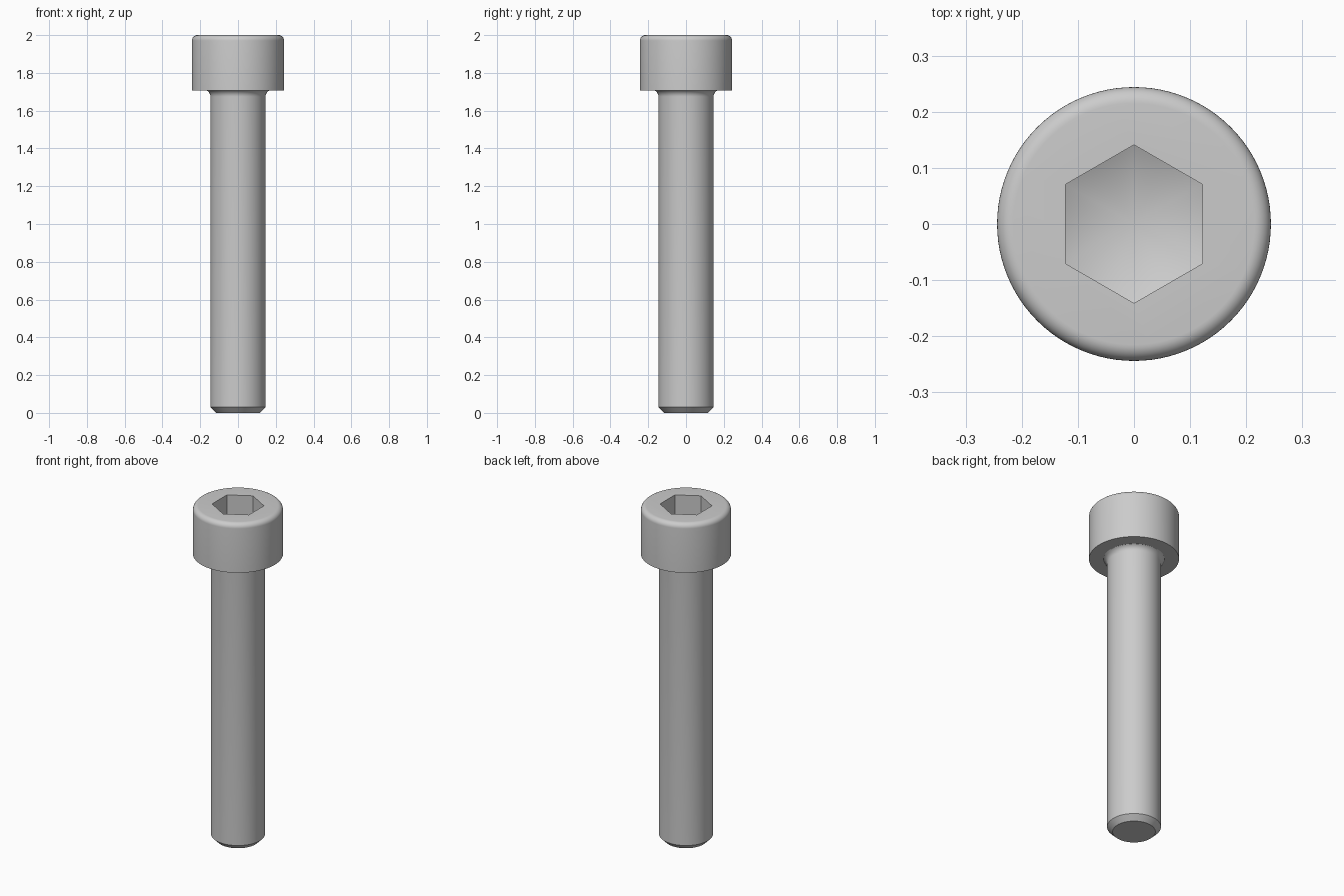
import bpy, bmesh, math
from math import sin, cos, tan, radians, pi

cube = bpy.data.objects.get("Cube")
if cube:
    bpy.data.objects.remove(cube, do_unlink=True)

SHANK_R, HEAD_R, HEAD_Z, TOP = 0.146, 0.244, 1.707, 2.0
HEX_R, SOCKET_Z, CONE_ANGLE = 0.141, 1.854, radians(25)

steel = bpy.data.materials.new("steel grey")
steel.use_nodes = True
grey = (0.6, 0.6, 0.6, 1)
steel.diffuse_color = grey
steel.node_tree.nodes["Principled BSDF"].inputs["Base Color"].default_value = grey


def finish(bm, name):
    bmesh.ops.remove_doubles(bm, verts=bm.verts, dist=1e-5)
    bmesh.ops.recalc_face_normals(bm, faces=bm.faces)
    mesh = bpy.data.meshes.new(name)
    bm.to_mesh(mesh)
    bm.free()
    mesh.materials.append(steel)
    obj = bpy.data.objects.new(name, mesh)
    bpy.context.collection.objects.link(obj)
    return obj


def lathe(name, profile, steps=96):
    """Turn an (r, z) profile around the z axis; flat ends become single faces."""
    bm = bmesh.new()
    rings = []
    for r, z in profile:
        if r == 0:
            rings.append([bm.verts.new((0, 0, z))] * steps)
        else:
            rings.append([bm.verts.new((r * cos(2 * pi * i / steps), r * sin(2 * pi * i / steps), z))
                          for i in range(steps)])
    for a, b in zip(rings, rings[1:]):
        for i in range(steps):
            j = (i + 1) % steps
            bm.faces.new(list(dict.fromkeys((a[i], a[j], b[j], b[i]))))
    for ring in (rings[0], rings[-1]):
        if ring[0] is not ring[1]:
            bm.faces.new(ring)
    return finish(bm, name)


def boolean(obj, other, operation):
    mod = obj.modifiers.new(operation.lower(), "BOOLEAN")
    mod.operation, mod.solver, mod.object = operation, "EXACT", other
    bpy.ops.object.select_all(action="DESELECT")
    obj.select_set(True)
    bpy.context.view_layer.objects.active = obj
    bpy.ops.object.modifier_apply(modifier=mod.name)
    bpy.data.objects.remove(other, do_unlink=True)


def quarter(steps):
    return [i / steps * pi / 2 for i in range(steps + 1)]


# Screw body: chamfered tip, shank, fillet under the head, rounded head rim
profile = [(0.116, 0), (SHANK_R, 0.03)]
profile += [(SHANK_R + 0.02 * (1 - cos(a * 0.67)) * 2, HEAD_Z - 0.033 + 0.033 * sin(a * 0.67) / sin(pi / 3))
            for a in quarter(6)]
profile += [(HEAD_R, HEAD_Z)]
profile += [(HEAD_R - 0.029 * (1 - cos(a)), TOP - 0.029 * (1 - sin(a))) for a in quarter(8)]
screw = lathe("socket_screw", profile)

# Hexagonal socket with a conical floor
drill_r = 0.16
socket = lathe("socket_cutter", [
    (0, SOCKET_Z - HEX_R * tan(CONE_ANGLE)),
    (drill_r, SOCKET_Z + (drill_r - HEX_R) * tan(CONE_ANGLE)),
    (drill_r, TOP + 0.1)])
bm = bmesh.new()
ends = [[bm.verts.new((HEX_R * sin(i * pi / 3), HEX_R * cos(i * pi / 3), z)) for i in range(6)]
        for z in (1.7, TOP + 0.05)]
for ring in ends:
    bm.faces.new(ring)
for i in range(6):
    j = (i + 1) % 6
    bm.faces.new((ends[0][i], ends[0][j], ends[1][j], ends[1][i]))
hexagon = finish(bm, "hexagon_cutter")
socket.hide_render = hexagon.hide_render = True
boolean(socket, hexagon, "INTERSECT")
boolean(screw, socket, "DIFFERENCE")

# Smooth round surfaces, crisp edges
screw.select_set(True)
bpy.context.view_layer.objects.active = screw
bpy.ops.object.shade_smooth_by_angle(angle=radians(28))
